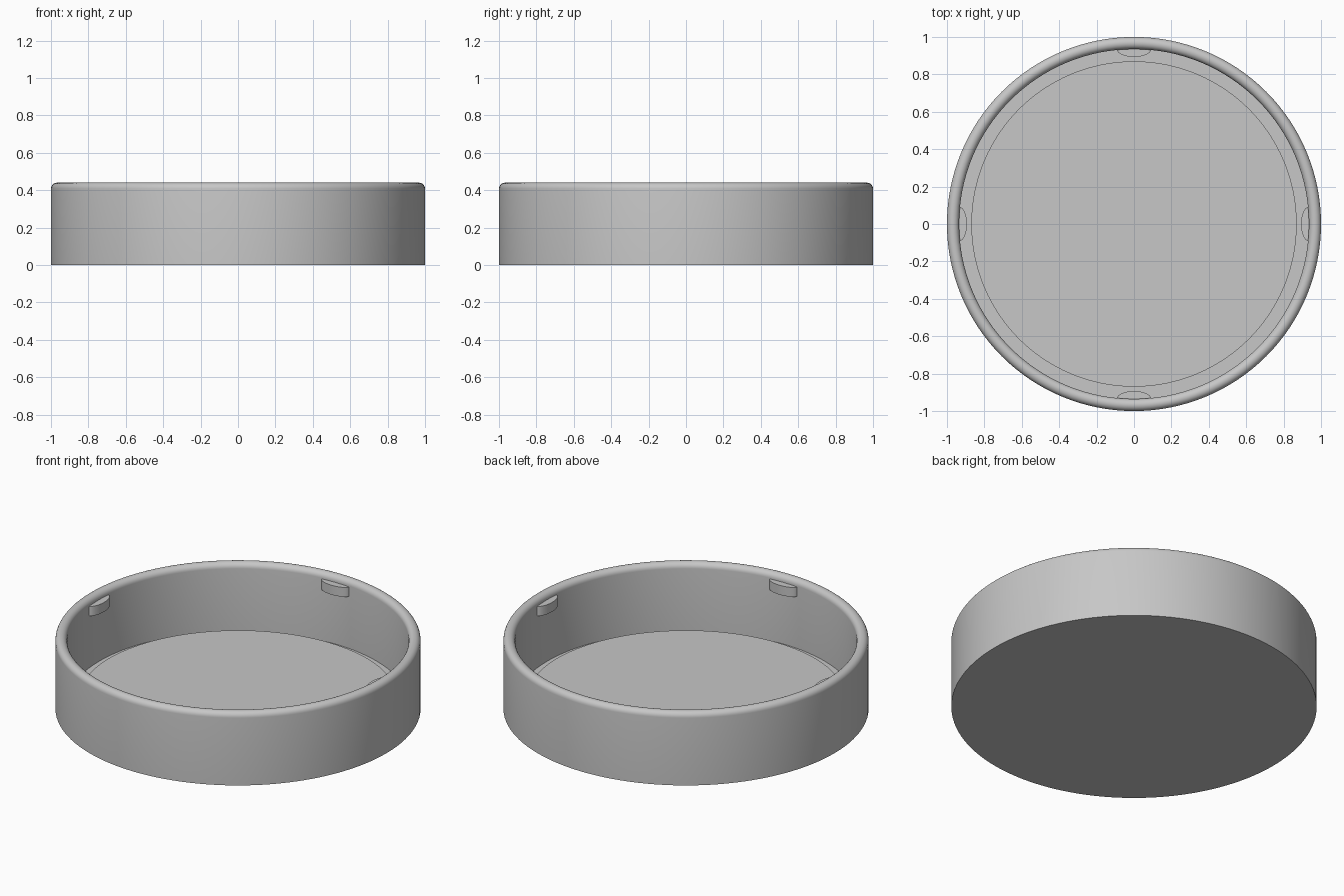
import bpy
import bmesh
from math import sin, cos, pi, radians
from mathutils import Matrix

default = bpy.data.objects.get("Cube")
if default:
    bpy.data.objects.remove(default, do_unlink=True)

SEGMENTS = 128
HEIGHT, OUTER, INNER = 0.44, 1.0, 0.935
FLOOR_Z, GROOVE_Z, FLOOR_R = 0.065, 0.03, 0.87

# Single grey material
grey = bpy.data.materials.new("light_grey")
grey.use_nodes = True
colour = (0.57, 0.57, 0.57, 1)
grey.diffuse_color = colour
grey.node_tree.nodes["Principled BSDF"].inputs["Base Color"].default_value = colour


def finish(name, bm):
    bmesh.ops.recalc_face_normals(bm, faces=bm.faces[:])
    mesh = bpy.data.meshes.new(name)
    bm.to_mesh(mesh)
    bm.free()
    mesh.materials.append(grey)
    obj = bpy.data.objects.new(name, mesh)
    bpy.context.collection.objects.link(obj)
    bpy.ops.object.select_all(action="DESELECT")
    obj.select_set(True)
    bpy.context.view_layer.objects.active = obj
    bpy.ops.object.shade_smooth_by_angle(angle=radians(35))
    return obj


# Round tray: base, wall with a fully rounded rim, groove and raised floor
rim_r = (OUTER - INNER) / 2
rim = [(OUTER - rim_r + rim_r * cos(pi * i / 12),
        HEIGHT - rim_r + rim_r * sin(pi * i / 12)) for i in range(13)]
profile = ([(0, 0), (OUTER, 0)] + rim
           + [(INNER, GROOVE_Z), (FLOOR_R, GROOVE_Z), (FLOOR_R, FLOOR_Z), (0, FLOOR_Z)])
bm = bmesh.new()
verts = [bm.verts.new((r, 0, z)) for r, z in profile]
edges = [bm.edges.new(pair) for pair in zip(verts, verts[1:])]
bmesh.ops.spin(bm, geom=verts + edges, cent=(0, 0, 0), axis=(0, 0, 1),
               angle=2 * pi, steps=SEGMENTS, use_merge=True)
bmesh.ops.remove_doubles(bm, verts=bm.verts[:], dist=0.0001)
finish("round_tray", bm)

# Four oval snap tabs just under the rim, half sunk into the wall
TAB_BOTTOM, TAB_TOP = 0.345, 0.402
for i, side in enumerate(("left", "back", "right", "front")):
    bm = bmesh.new()
    place = (Matrix.Rotation(i * pi / 2, 4, "Z")
             @ Matrix.Translation((INNER, 0, (TAB_BOTTOM + TAB_TOP) / 2))
             @ Matrix.Diagonal((0.042, 0.092, 1, 1)))
    bmesh.ops.create_cone(bm, cap_ends=True, segments=48, radius1=1, radius2=1,
                          depth=TAB_TOP - TAB_BOTTOM, matrix=place)
    finish(side + "_snap_tab", bm)
